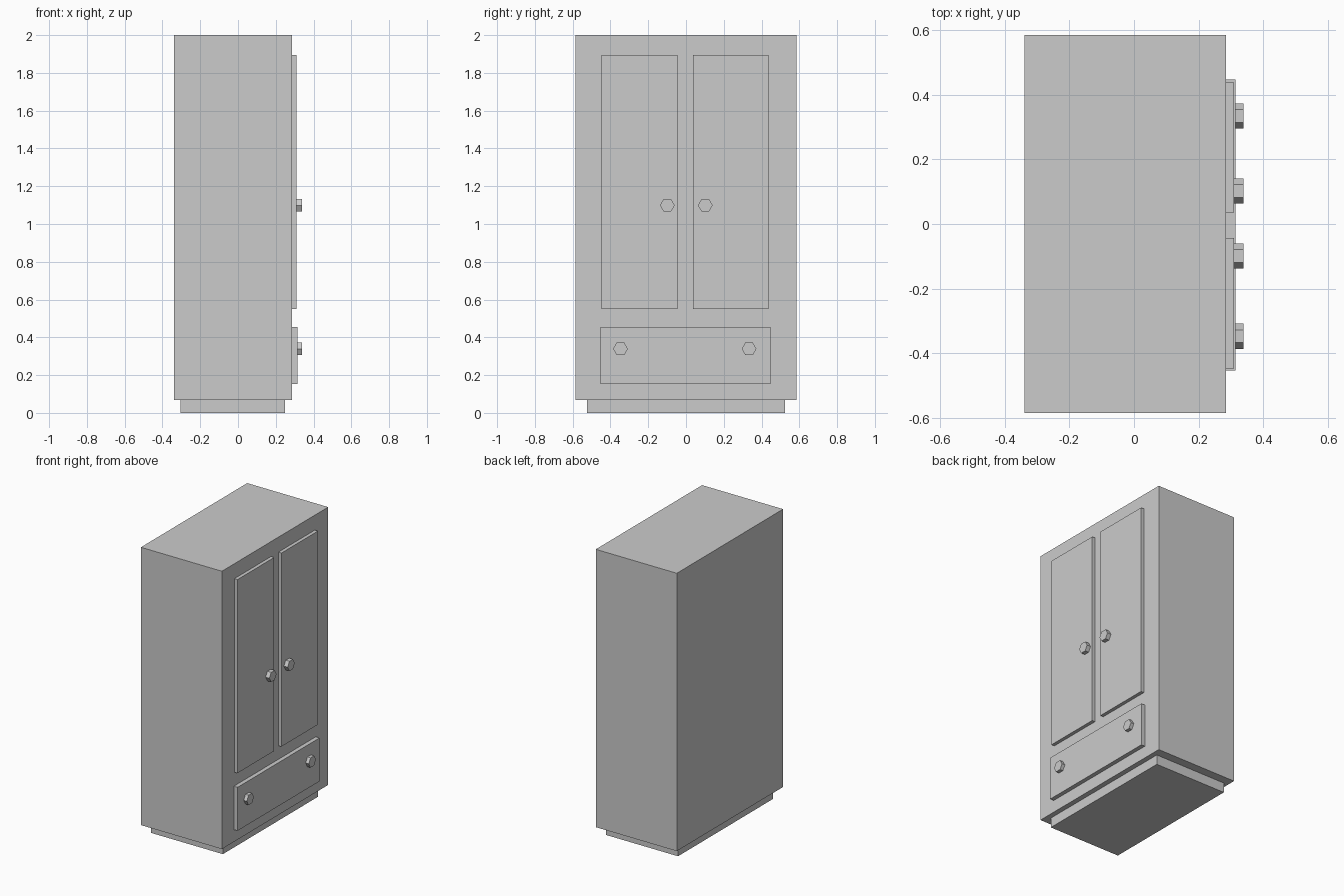
import bpy, bmesh
from math import cos, sin, pi

if "Cube" in bpy.data.objects:
    bpy.data.objects.remove(bpy.data.objects["Cube"])


def prism(name, outline, x0, x1):
    """Extrude a closed (y, z) outline along x from x0 to x1."""
    bm = bmesh.new()
    face = bm.faces.new([bm.verts.new((x0, y, z)) for y, z in outline])
    out = bmesh.ops.extrude_face_region(bm, geom=[face], use_keep_orig=True)
    moved = [v for v in out["geom"] if isinstance(v, bmesh.types.BMVert)]
    bmesh.ops.translate(bm, verts=moved, vec=(x1 - x0, 0, 0))
    bmesh.ops.recalc_face_normals(bm, faces=bm.faces)
    mesh = bpy.data.meshes.new(name)
    bm.to_mesh(mesh)
    bm.free()
    obj = bpy.data.objects.new(name, mesh)
    bpy.context.collection.objects.link(obj)
    return obj


def box(name, x, y, z):
    outline = [(y[0], z[0]), (y[1], z[0]), (y[1], z[1]), (y[0], z[1])]
    return prism(name, outline, *x)


def knob(name, x, y, z, r=0.039):
    # Six-sided knob with corners pointing sideways
    outline = [(y + r * cos(i * pi / 3), z + r * sin(i * pi / 3)) for i in range(6)]
    return prism(name, outline, x, 0.338)


FRONT, DOOR, DRAWER = 0.285, 0.309, 0.314

# Carcass and recessed plinth
box("cabinet_body", (-0.338, FRONT), (-0.584, 0.584), (0.068, 2.0))
box("plinth", (-0.305, 0.25), (-0.523, 0.523), (0.0, 0.068))

# Pair of doors and their knobs
for side, y, ky in (("left", (-0.447, -0.044), -0.099),
                    ("right", (0.036, 0.438), 0.102)):
    box(side + "_door", (FRONT, DOOR), y, (0.55, 1.896))
    knob(side + "_door_knob", DOOR, ky, 1.099)

# Drawer front and its knobs
box("drawer_front", (FRONT, DRAWER), (-0.453, 0.447), (0.153, 0.455))
for side, ky in (("left", -0.347), ("right", 0.334)):
    knob(side + "_drawer_knob", DRAWER, ky, 0.339)
